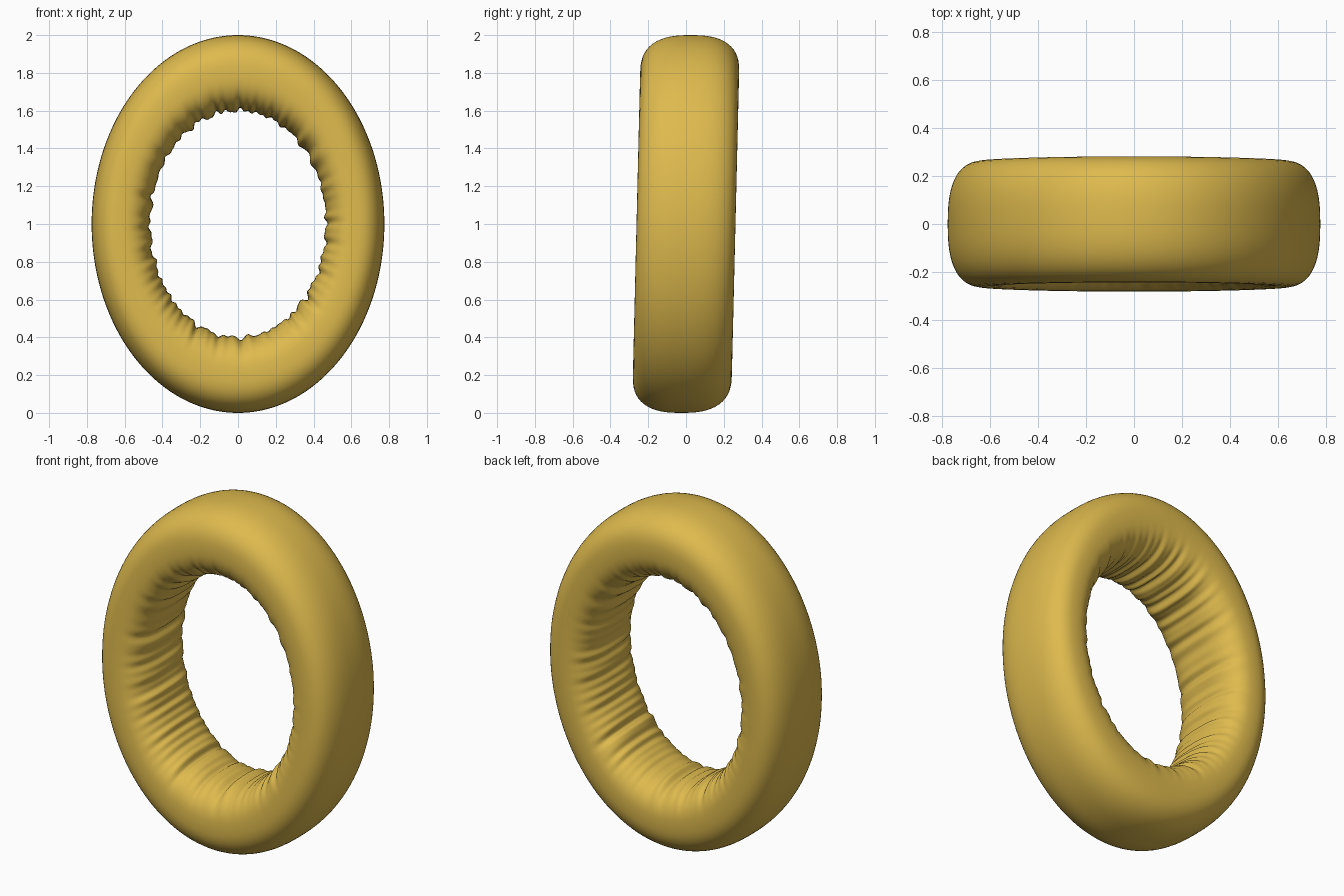
import bpy, bmesh, math, random

if "Cube" in bpy.data.objects:
    bpy.data.objects.remove(bpy.data.objects["Cube"])

random.seed(4)
SEG, RING = 360, 56          # steps around the ring and around the tube
HALF_W, X_SCALE, N = 0.262, 0.775, 2.6

gold = bpy.data.materials.new("warm_yellow")
gold.diffuse_color = (0.73, 0.49, 0.075, 1)
gold.use_nodes = True
gold.node_tree.nodes["Principled BSDF"].inputs["Base Color"].default_value = gold.diffuse_color

# random gathers on the inner wall: (frequency, phase, amplitude)
folds = [(random.randint(22, 75), random.uniform(0, 6.28), random.uniform(0.002, 0.005))
         for _ in range(8)]


def wrinkle(t, y):
    return sum(a * math.sin(f * t + p + 3 * y) for f, p, a in folds)


def spow(v):
    return math.copysign(abs(v) ** (2 / N), v)


# padded oval ring, swept rounded-square section
bm = bmesh.new()
rows = []
for i in range(SEG):
    t = 2 * math.pi * i / SEG
    row = []
    for j in range(RING):
        u = 2 * math.pi * j / RING
        c, y = spow(math.cos(u)), HALF_W * spow(math.sin(u))
        inner = max(0.0, -c) ** 1.5
        r = 0.8 + 0.2 * c + inner * wrinkle(t, y)
        z = r * math.sin(t)
        row.append(bm.verts.new((X_SCALE * r * math.cos(t), y + 0.024 * z, 1 + z)))
    rows.append(row)
for i in range(SEG):
    a, b = rows[i], rows[(i + 1) % SEG]
    for j in range(RING):
        k = (j + 1) % RING
        bm.faces.new((a[j], b[j], b[k], a[k])).smooth = True
bmesh.ops.recalc_face_normals(bm, faces=bm.faces)

mesh = bpy.data.meshes.new("padded_ring")
bm.to_mesh(mesh)
bm.free()
mesh.materials.append(gold)
bpy.context.collection.objects.link(bpy.data.objects.new("padded_ring", mesh))
